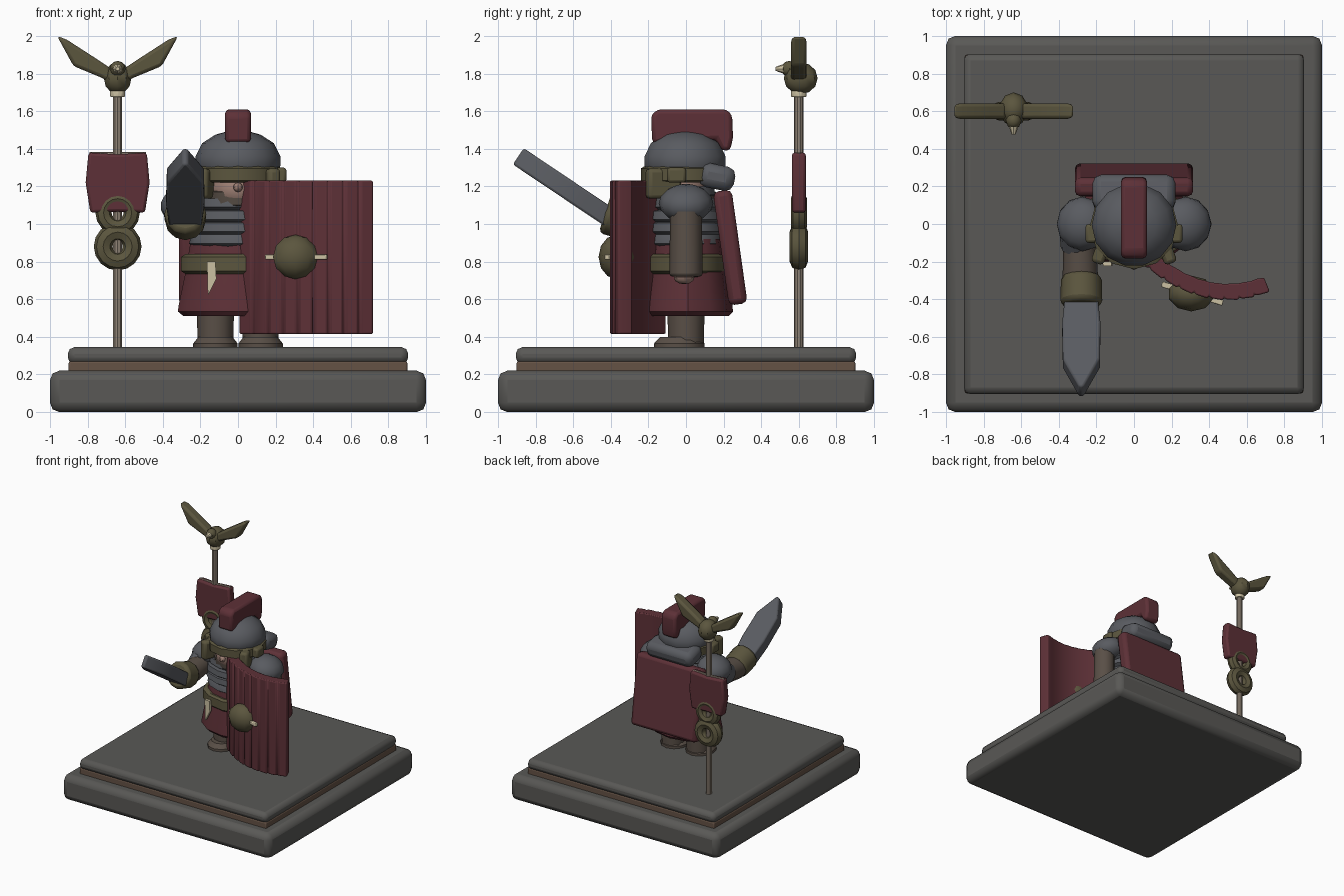
import bpy, bmesh, math
from mathutils import Vector, Matrix

if "Cube" in bpy.data.objects:
    bpy.data.objects.remove(bpy.data.objects["Cube"])

COL = dict(stone=(.10, .098, .092), steel=(.10, .105, .118), red=(.11, .03, .038), olive=(.105, .092, .048),
           brown=(.10, .078, .062), wood=(.28, .23, .18), trim=(.13, .085, .06), cream=(.6, .53, .36), skin=(.35, .22, .18))
MATS = {}
for k, c in COL.items():
    MATS[k] = bpy.data.materials.new(k)
    MATS[k].diffuse_color = (*c, 1)


def finish(name, bm, mat, loc=(0, 0, 0), rot=(0, 0, 0), bevel=0, seg=2):
    bmesh.ops.recalc_face_normals(bm, faces=bm.faces[:])
    me = bpy.data.meshes.new(name)
    bm.to_mesh(me)
    bm.free()
    ob = bpy.data.objects.new(name, me)
    bpy.context.collection.objects.link(ob)
    ob.location, ob.rotation_euler = loc, rot
    me.materials.append(MATS[mat])
    if bevel:
        m = ob.modifiers.new("bevel", 'BEVEL')
        m.width, m.segments, m.limit_method = bevel, seg, 'ANGLE'
    return ob


def box(name, mat, c, size, bevel=.02, rot=(0, 0, 0)):
    bm = bmesh.new()
    bmesh.ops.create_cube(bm, size=1)
    bmesh.ops.scale(bm, vec=size, verts=bm.verts)
    return finish(name, bm, mat, c, rot, bevel)


def ball(name, mat, c, r, rot=(0, 0, 0), u=12, v=8):
    bm = bmesh.new()
    bmesh.ops.create_uvsphere(bm, u_segments=u, v_segments=v, radius=1)
    bmesh.ops.scale(bm, vec=r, verts=bm.verts)
    return finish(name, bm, mat, c, rot)


def tube(name, mat, a, b, r1, r2=None, seg=12, bevel=0):
    a, b = Vector(a), Vector(b)
    bm = bmesh.new()
    bmesh.ops.create_cone(bm, cap_ends=True, segments=seg, radius1=r1, radius2=r1 if r2 is None else r2, depth=(b - a).length)
    rot = (b - a).to_track_quat('Z', 'Y').to_euler()
    return finish(name, bm, mat, (a + b) / 2, rot, bevel)


def lathe(name, mat, profile, c=(0, 0, 0), sy=1, seg=14, bevel=0, rot=(0, 0, 0)):
    bm = bmesh.new()
    rings = [[bm.verts.new((r * math.cos(t), r * sy * math.sin(t), z))
              for t in (2 * math.pi * i / seg for i in range(seg))] for r, z in profile]
    for p, q in zip(rings, rings[1:]):
        for i in range(seg):
            j = (i + 1) % seg
            bm.faces.new((p[i], p[j], q[j], q[i]))
    bm.faces.new(rings[0])
    bm.faces.new(rings[-1])
    return finish(name, bm, mat, c, rot, bevel)


def ring(name, mat, c, R, r, sz=1):
    bm = bmesh.new()
    n, m = 16, 8
    vs = [[bm.verts.new(((R + r * math.cos(b)) * math.cos(a), r * math.sin(b), sz * (R + r * math.cos(b)) * math.sin(a)))
           for b in (2 * math.pi * k / m for k in range(m))] for a in (2 * math.pi * i / n for i in range(n))]
    for i in range(n):
        for k in range(m):
            bm.faces.new((vs[i][k], vs[(i + 1) % n][k], vs[(i + 1) % n][(k + 1) % m], vs[i][(k + 1) % m]))
    return finish(name, bm, mat, c)


def prism(name, mat, pts, lo, hi, axis='y', c=(0, 0, 0), rot=(0, 0, 0), bevel=0):
    bm = bmesh.new()
    put = (lambda p, d: (p[0], d, p[1])) if axis == 'y' else (lambda p, d: (p[0], p[1], d))
    A = [bm.verts.new(put(p, lo)) for p in pts]
    B = [bm.verts.new(put(p, hi)) for p in pts]
    bm.faces.new(A)
    bm.faces.new(B)
    for i in range(len(pts)):
        j = (i + 1) % len(pts)
        bm.faces.new((A[i], A[j], B[j], B[i]))
    return finish(name, bm, mat, c, rot, bevel)


# stepped plinth
box("plinth_lower", 'stone', (0, 0, .11), (2, 2, .22), .05)
box("plinth_trim", 'trim', (0, 0, .235), (1.8, 1.8, .07), .01)
box("plinth_upper", 'stone', (0, 0, .30), (1.81, 1.81, .09), .035)

# standard: pole, banner, rings
PX, PY = -.64, .6
tube("standard_pole", 'wood', (PX, PY, .33), (PX, PY, 1.72), .025, seg=10)
tube("standard_collar", 'cream', (PX, PY, 1.675), (PX, PY, 1.71), .042, seg=10, bevel=.006)
prism("standard_banner", 'red', [(-.155, .16), (0, .15), (.155, .16), (.17, 0), (.145, -.16), (0, -.155), (-.145, -.16), (-.17, 0)],
      -.037, .037, c=(PX, PY, 1.22), bevel=.015)
tube("banner_bar", 'wood', (PX - .15, PY, 1.37), (PX + .15, PY, 1.37), .013, seg=8)
ring("standard_ring_upper", 'olive', (PX, PY, 1.06), .075, .043)
ring("standard_ring_lower", 'olive', (PX, PY, .88), .077, .05)

# bird finial
ball("finial_body", 'olive', (PX, PY + .01, 1.775), (.077, .09, .085), u=10, v=6)
ball("finial_head", 'olive', (PX, PY - .05, 1.825), (.042, .045, .042), u=8, v=6)
tube("finial_beak", 'cream', (PX, PY - .07, 1.825), (PX, PY - .125, 1.825), .03, .01, seg=8)
for s, n in ((-1, "left"), (1, "right")):
    prism("finial_wing_" + n, 'olive', [(s * x, z) for x, z in
          ((.03, -.03), (.09, 0), (.235, .06), (.322, .22), (.27, .20), (.115, .10), (.04, .05))],
          -.042, .042, c=(PX, PY, 1.78), bevel=.018)

# legs and boots
for s, n in ((-1, "left"), (1, "right")):
    x = .12 * s
    tube("leg_" + n, 'brown', (x, 0, .36), (x, 0, .62), .095, .1)
    lathe("boot_" + n, 'brown', [(.118, .34), (.118, .365), (.09, .40)], (x, -.035, 0), 1.14, 12)

# tunic, belt, banded body armour
lathe("tunic_skirt", 'red', [(.29, .51), (.32, .535), (.315, .57), (.28, .74), (.25, .92)], (0, .01, 0), .75, 12)
lathe("belt", 'olive', [(.28, .735), (.303, .75), (.303, .825), (.28, .84)], (0, 0, 0), .72, 12)
prism("belt_tassel", 'cream', [(-.025, .09), (.02, .09), (.025, 0), (-.02, -.09)], -.012, .012, c=(-.14, -.212, .71))
bands = []
for i, r in enumerate((.25, .265, .265, .24, .2)):
    z = .88 + i * .065
    bands += [(r - .02, z), (r + .01, z + .015), (r, z + .06)]
lathe("banded_armour", 'steel', bands, (0, 0, 0), .76)
for s, n in ((-1, "left"), (1, "right")):
    ball("shoulder_plate_" + n, 'steel', (.275 * s, 0, 1.11), (.14, .145, .1), (0, .25 * s, 0))

# cape hanging behind
box("cape", 'red', (0, .235, .875), (.63, .1, .61), .03, (.14, 0, 0))

# head, helmet, crest
ball("face", 'skin', (0, -.05, 1.19), (.15, .16, .13))
lathe("chin_guard", 'brown', [(.12, 1.05), (.18, 1.10), (.19, 1.17), (.16, 1.18)], (0, -.02, 0), .95, 12)
lathe("helmet_dome", 'steel', [(.2, 1.25), (.225, 1.31), (.225, 1.36), (.19, 1.43), (.12, 1.475), (.03, 1.5)],
      (0, -.005, 0), .98, 14)
lathe("brow_band", 'olive', [(.2, 1.22), (.235, 1.23), (.235, 1.295), (.21, 1.31)], (0, -.01, 0), .98, 12)
box("neck_guard", 'steel', (0, .165, 1.25), (.44, .19, .13), .045, (-.2, 0, 0))
for s, n in ((-1, "left"), (1, "right")):
    box("cheek_guard_" + n, 'olive', (.165 * s, -.12, 1.215), (.07, .19, .16), .02, (0, 0, .35 * s))
    box("ear_guard_" + n, 'olive', (.225 * s, -.05, 1.26), (.065, .1, .08), .015)
ball("nose", 'skin', (0, -.215, 1.195), (.025, .03, .025), u=8, v=6)
crest = prism("crest", 'red', [(-.18, 1.43), (.16, 1.45), (.19, 1.39), (.235, 1.39), (.25, 1.46), (.245, 1.58), (.215, 1.61),
              (-.15, 1.61), (-.185, 1.58)], -.068, .068, rot=(0, 0, math.pi / 2), bevel=.035)

# sword arm
tube("sword_upper_arm", 'steel', (-.3, 0, 1.1), (-.3, -.12, 1.02), .1, .09)
tube("sword_forearm", 'brown', (-.29, -.06, 1.03), (-.285, -.3, 1.01), .085, .095, bevel=.015)
tube("sword_fist_guard", 'olive', (-.28, -.275, 1.01), (-.28, -.43, 1.06), .108, .112, bevel=.025)
prism("sword_blade", 'steel', [(-.085, 0), (.085, 0), (.102, .2), (.098, .43), (.012, .61), (-.012, .61), (-.098, .43), (-.102, .2)],
      -.052, .052, c=(-.28, -.385, 1.02), rot=(.98, 0, 0), bevel=.036)

# shield arm
tube("shield_arm", 'brown', (.32, 0, 1.08), (.325, 0, .72), .085, .088, bevel=.015)
ball("shield_hand", 'skin', (.325, -.01, .715), (.055, .055, .035), u=8, v=6)


# curved shield made of vertical planks
def arc(x, off):
    n = Vector((2 * (x - .5), -1)).normalized()
    return Vector((x, -.36 + (x - .5) ** 2)) + n * off


N, X0, X1 = 9, .025, .705
W = (X1 - X0) / N
front, back = [], []
for i in range(N):
    a = X0 + i * W
    front += [arc(a + .003, .032 if i else .03), arc(a + .014, .042), arc(a + W - .004, .046)]
    back += [arc(a, -.04), arc(a + W * .5, -.043)]
front.append(arc(X1, .03))
back.append(arc(X1, -.035))
prism("shield_planks", 'red', front + back[::-1], .415, 1.23, 'z', bevel=.008)
ball("shield_boss", 'olive', (.305, -.37, .825), (.125, .095, .118), u=10, v=6)
box("shield_bar", 'cream', (.31, -.37, .825), (.34, .03, .028), .005, (0, 0, -.3))

# smooth shading with sharp edges kept
bpy.ops.object.select_all(action='SELECT')
bpy.context.view_layer.objects.active = crest
bpy.ops.object.shade_smooth_by_angle(angle=math.radians(35))

for m in bpy.data.materials:
    if m.users and not m.is_grease_pencil:
        m.use_nodes = True
        m.node_tree.nodes["Principled BSDF"].inputs["Base Color"].default_value = m.diffuse_color
